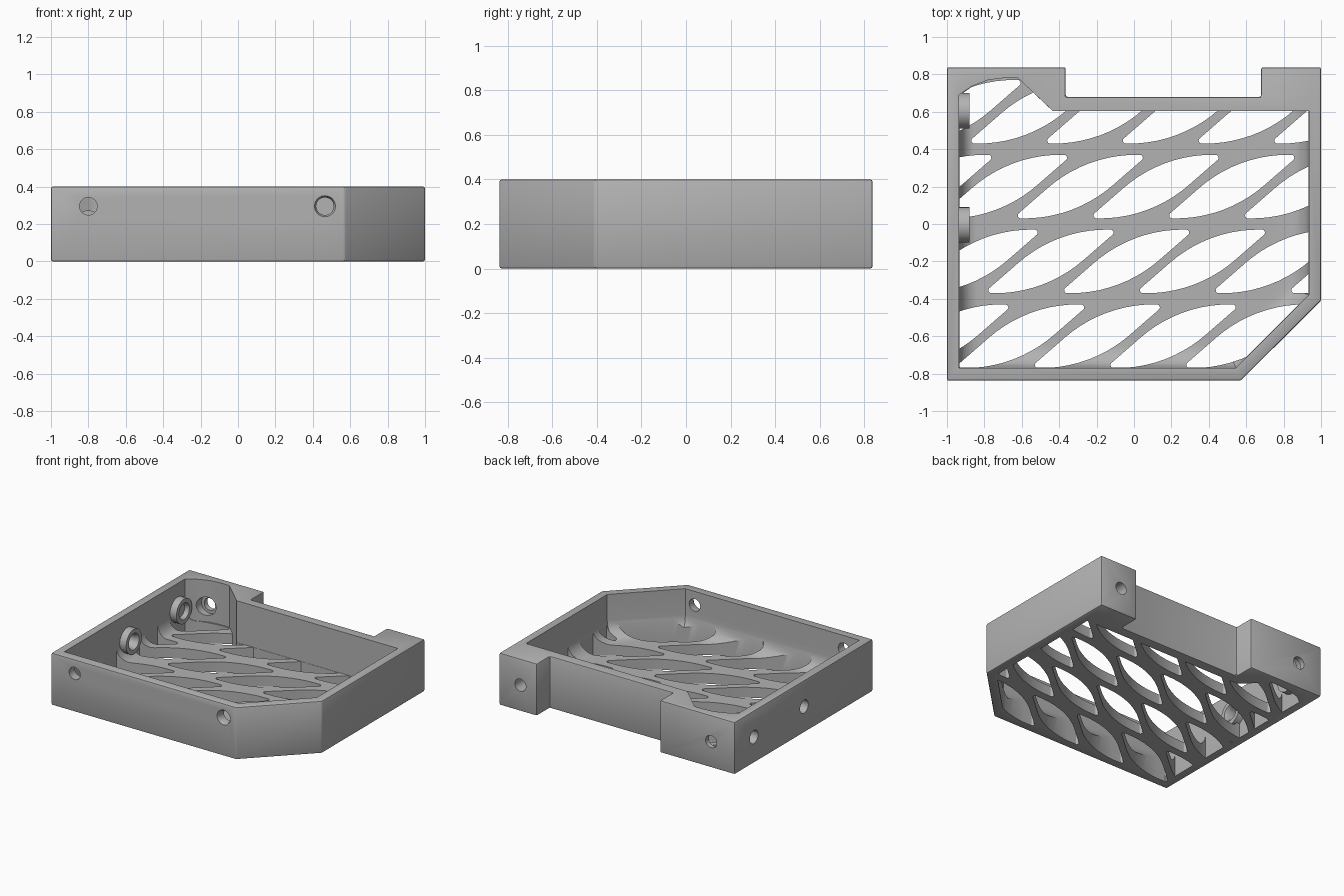
import bpy, bmesh, math
from mathutils import Vector, Matrix

old = bpy.data.objects.get("Cube")
if old:
    bpy.data.objects.remove(old, do_unlink=True)

HEIGHT, FLOOR = 0.40, 0.08
PITCH = 0.405

gray = bpy.data.materials.new("plain gray")
gray.use_nodes = True
gray.diffuse_color = (0.45, 0.45, 0.45, 1)
for node in gray.node_tree.nodes:
    if node.type == 'BSDF_PRINCIPLED':
        node.inputs["Base Color"].default_value = gray.diffuse_color
        node.inputs["Roughness"].default_value = 0.6


def finish(name, bm):
    bmesh.ops.recalc_face_normals(bm, faces=bm.faces)
    mesh = bpy.data.meshes.new(name)
    bm.to_mesh(mesh)
    bm.free()
    obj = bpy.data.objects.new(name, mesh)
    bpy.context.collection.objects.link(obj)
    mesh.materials.append(gray)
    return obj


def add_prism(bm, outline, z0, z1):
    """Extrude a flat outline between two heights."""
    low = [bm.verts.new((x, y, z0)) for x, y in outline]
    face = bm.faces.new(low)
    top = bmesh.ops.extrude_face_region(bm, geom=[face])["geom"]
    bmesh.ops.translate(bm, vec=(0, 0, z1 - z0),
                        verts=[v for v in top if isinstance(v, bmesh.types.BMVert)])


def cylinder(name, start, end, radius, radius_end=None):
    a, b = Vector(start), Vector(end)
    bm = bmesh.new()
    turn = (b - a).to_track_quat('Z', 'Y').to_matrix().to_4x4()
    bmesh.ops.create_cone(bm, cap_ends=True, segments=32, radius1=radius,
                          radius2=radius_end or radius, depth=(b - a).length,
                          matrix=Matrix.Translation((a + b) / 2) @ turn)
    return finish(name, bm)


def apply(obj, mod):
    bpy.context.view_layer.objects.active = obj
    bpy.ops.object.modifier_apply(modifier=mod.name)


def combine(obj, tool, operation):
    """Apply a boolean and discard the tool."""
    tool.hide_render = True
    mod = obj.modifiers.new("combine", 'BOOLEAN')
    mod.operation, mod.object, mod.solver = operation, tool, 'EXACT'
    apply(obj, mod)
    bpy.data.objects.remove(tool, do_unlink=True)


def rounded(points, radii, steps=10):
    """Replace each corner of a convex outline by an arc."""
    out = []
    for i, radius in enumerate(radii):
        p = Vector(points[i])
        u = (Vector(points[i - 1]) - p).normalized()
        w = (Vector(points[(i + 1) % len(points)]) - p).normalized()
        half = u.angle(w) / 2
        centre = p + (u + w).normalized() * radius / math.sin(half)
        start = p + u * radius / math.tan(half) - centre
        end = p + w * radius / math.tan(half) - centre
        for k in range(steps + 1):
            spoke = start.lerp(end, k / steps).normalized()
            out.append(centre + spoke * radius)
    return out


# Tray shell with softened outer edges
outer = [(-1, -.838), (.57, -.838), (1, -.41), (1, .838), (.68, .838),
         (.68, .68), (-.365, .68), (-.365, .838), (-1, .838)]
bm = bmesh.new()
add_prism(bm, outer, 0, HEIGHT)
tray = finish("tray", bm)
soft = tray.modifiers.new("soft edges", 'BEVEL')
soft.width, soft.segments = 0.01, 2
apply(tray, soft)

# Cavity, with a fillet where the floor meets the walls
inner = [(-.935, -.77), (.545, -.77), (.935, -.38), (.935, .605), (-.435, .605),
         (-.62, .78), (-.70, .78), (-.78, .77), (-.87, .735), (-.935, .69)]
bm = bmesh.new()
add_prism(bm, inner, FLOOR, HEIGHT + .2)
bm.normal_update()
rim = [e for e in bm.edges if all(v.co.z < FLOOR + .01 for v in e.verts)
       and sum(v.co.y for v in e.verts) / 2 < .6]
bmesh.ops.bevel(bm, geom=rim, offset=.12, segments=8, profile=.5,
                affect='EDGES', clamp_overlap=False)
combine(tray, finish("cavity", bm), 'DIFFERENCE')

# Leaf openings, each row shifted by the same step, kept inside the walls
leaf = rounded([(-.361, -.17), (-.03, -.17), (.361, .17), (.03, .17)],
               [.016, .72, .016, .72])
bm = bmesh.new()
for row in range(4):
    y = -.6 + row * .4
    shift = -.196 + row * .157
    for col in range(-4, 4):
        x = shift + col * PITCH
        add_prism(bm, [(p.x + x, p.y + y) for p in leaf], -.1, .3)
leaves = finish("leaf_openings", bm)
bm = bmesh.new()
add_prism(bm, [(x * .997, y * .997) for x, y in inner], -.2, .36)
combine(leaves, finish("opening_limit", bm), 'INTERSECT')
combine(tray, leaves, 'DIFFERENCE')

# Raised rings around the side screw holes
side_holes = (-.005, .605)
for y in side_holes:
    combine(tray, cylinder("ring", (-.96, y, .2), (-.88, y, .2), .095), 'UNION')

# Screw holes: start, end, radius
holes = [((-1.1, y, .2), (-.8, y, .2), .05) for y in side_holes]
holes += [((x, -.9, .295), (x, -.7, .295), .047) for x in (-.8, .465)]
holes += [((-.8, .9, .2), (-.8, .7, .2), .047),
          ((.82, .9, .2), (.82, .68, .2), .047)]
for start, end, radius in holes:
    combine(tray, cylinder("screw_hole", start, end, radius), 'DIFFERENCE')

# Countersinks
sinks = [((-.87, y, .2), (-.91, y, .2), .068) for y in side_holes]
sinks += [((.465, -.845, .295), (.465, -.82, .295), .06)]
for start, end, radius in sinks:
    combine(tray, cylinder("countersink", start, end, radius, .047), 'DIFFERENCE')
combine(tray, cylinder("counterbore", (-.8, .65, .2), (-.8, .8, .2), .07), 'DIFFERENCE')

# Smooth curved faces, keep edges sharp
bpy.ops.object.select_all(action='DESELECT')
tray.select_set(True)
bpy.context.view_layer.objects.active = tray
bpy.ops.object.shade_smooth_by_angle(angle=math.radians(30))
